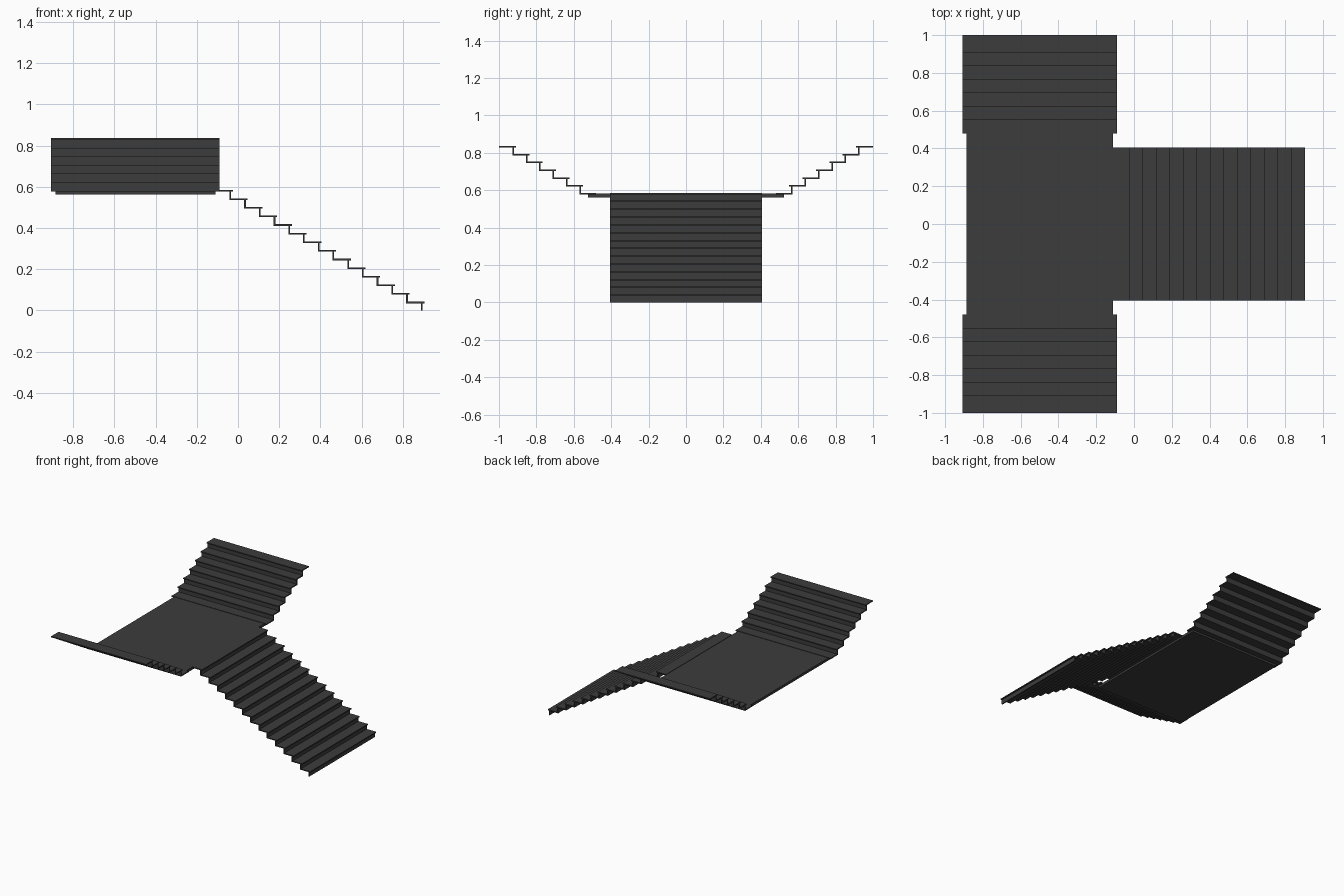
import bpy, bmesh

if "Cube" in bpy.data.objects:
    bpy.data.objects.remove(bpy.data.objects["Cube"])

RISE, RUN, T = 0.0418, 0.0715, 0.008

mat = bpy.data.materials.new("dark_grey")
mat.diffuse_color = (0.045, 0.045, 0.045, 1)
mat.use_nodes = True
mat.node_tree.nodes["Principled BSDF"].inputs["Base Color"].default_value = mat.diffuse_color


def add_box(bm, lo, hi):
    verts = bmesh.ops.create_cube(bm, size=1)["verts"]
    for v in verts:
        for i in range(3):
            v.co[i] = lo[i] if v.co[i] < 0 else hi[i]


def make_object(name, boxes):
    bm = bmesh.new()
    for lo, hi in boxes:
        add_box(bm, lo, hi)
    mesh = bpy.data.meshes.new(name)
    bm.to_mesh(mesh)
    bm.free()
    mesh.materials.append(mat)
    ob = bpy.data.objects.new(name, mesh)
    bpy.context.collection.objects.link(ob)
    return ob


# Lower flight: treads with a small nosing, and thin risers
treads, risers = [], []
for k in range(14):
    x, z = 0.896 - k * RUN, k * RISE
    risers.append(((x - T, -0.405, z), (x, 0.405, z + RISE - T)))
    treads.append(((x - RUN - T, -0.405, z + RISE - T), (x + 0.009, 0.405, z + RISE)))
make_object("lower_treads", treads)
make_object("lower_risers", risers)

# Landing slab
make_object("landing", [((-0.887, -0.525, 0.562), (-0.11, 0.525, 0.582))])

# Two upper flights, mirrored across the landing
for side, s in (("front", -1), ("back", 1)):
    treads, risers = [], []
    for k in range(7):
        y, z = 0.491 + k * RUN, 14 * RISE + k * RISE
        ya, yb = sorted((s * (y - 0.011), s * min(y + RUN + T, 1.0)))
        treads.append(((-0.907, ya, z - T), (-0.09, yb, z)))
        if k:
            ya, yb = sorted((s * y, s * (y + T)))
            risers.append(((-0.907, ya, z - RISE), (-0.09, yb, z - T)))
    make_object(side + "_upper_treads", treads)
    make_object(side + "_upper_risers", risers)
